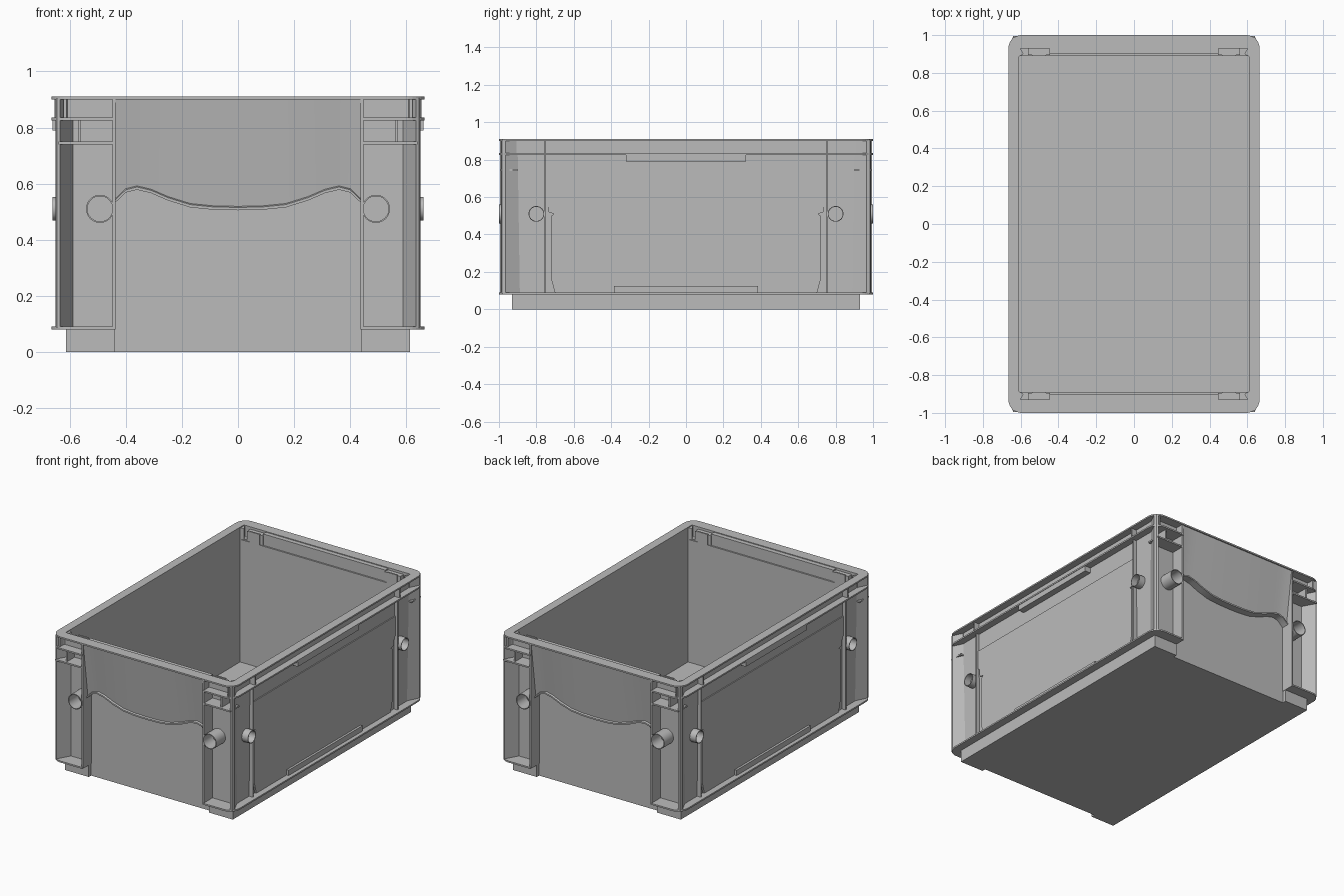
import bpy, bmesh, math
from mathutils import Vector

if "Cube" in bpy.data.objects:
    bpy.data.objects.remove(bpy.data.objects["Cube"])

grey = bpy.data.materials.new("grey_plastic")
grey.diffuse_color = (0.5, 0.5, 0.5, 1)
grey.use_nodes = True
grey.node_tree.nodes["Principled BSDF"].inputs["Base Color"].default_value = grey.diffuse_color


def finish(name, bm, mx=False, my=False, smooth=False):
    bmesh.ops.recalc_face_normals(bm, faces=bm.faces)
    me = bpy.data.meshes.new(name)
    bm.to_mesh(me)
    bm.free()
    me.materials.append(grey)
    ob = bpy.data.objects.new(name, me)
    bpy.context.collection.objects.link(ob)
    if mx or my:
        m = ob.modifiers.new("mirror", 'MIRROR')
        m.use_axis = (mx, my, False)
        m.use_mirror_merge = False
    if smooth:
        bpy.context.view_layer.objects.active = ob
        ob.select_set(True)
        bpy.ops.object.shade_smooth_by_angle(angle=math.radians(35))
        ob.select_set(False)
    return ob


def loft(name, rings, closed=False, **kw):
    """Join equal-length rings; cap the ends, or connect last to first."""
    bm = bmesh.new()
    vs = [[bm.verts.new(p) for p in r] for r in rings]
    n = len(vs[0])
    pairs = list(zip(vs, vs[1:])) + ([(vs[-1], vs[0])] if closed else [])
    for a, b in pairs:
        for i in range(n):
            j = (i + 1) % n
            bm.faces.new((a[i], a[j], b[j], b[i]))
    if not closed:
        bm.faces.new(vs[0])
        bm.faces.new(vs[-1])
    return finish(name, bm, **kw)


def slab(name, plan, z0, z1, **kw):
    return loft(name, [[(x, y, z) for x, y in plan] for z in (z0, z1)], **kw)


def box(name, x0, x1, y0, y1, z0, z1, mx=True, my=True):
    return slab(name, [(x0, y0), (x1, y0), (x1, y1), (x0, y1)], z0, z1, mx=mx, my=my)


def rect(hx, hy, z):
    return [(-hx, -hy, z), (hx, -hy, z), (hx, hy, z), (-hx, hy, z)]


def arc(cx, cy, r, a0, steps=8):
    return [(cx + r * math.cos(math.radians(a0 + 90 * i / steps)),
             cy + r * math.sin(math.radians(a0 + 90 * i / steps))) for i in range(steps + 1)]


def tube(name, centre, axis, r, length):
    rot = Vector((0, 0, 1)).rotation_difference(Vector(axis))
    rings = []
    for rad, d in ((r, 0), (r, length), (r * 0.9, length), (r * 0.9, 0)):
        rings.append([Vector(centre) + rot @ Vector((rad * math.cos(t * math.pi / 16),
                      rad * math.sin(t * math.pi / 16), d)) for t in range(32)])
    return loft(name, rings, closed=True, mx=True, my=True, smooth=True)


HX, HY, R = 0.665, 1.0, 0.07

# Open bin with a stepped upper edge at both ends
loft("bin_shell", [rect(*p) for p in (
    (.613, .905, 0), (.619, .905, .825), (.619, .94, .825), (.619, .94, .905),
    (.608, .93, .905), (.608, .93, .83), (.608, .89, .83), (.608, .89, .02))])

# Top rim: flat ring with rounded outer corners
outer, inner = [], []
for sx, sy, a in ((1, 1, 0), (-1, 1, 90), (-1, -1, 180), (1, -1, 270)):
    outer += arc(sx * (HX - R), sy * (HY - R), R, a)
    inner += [(sx * .608, sy * .93)] * 9
bm_rings = [[(x, y, z) for x, y in p] for p, z in
            ((outer, .9), (outer, .91), (inner, .91), (inner, .9))]
rim = loft("top_rim", bm_rings, closed=True)
bm = bmesh.new()
bm.from_mesh(rim.data)
bmesh.ops.remove_doubles(bm, verts=bm.verts, dist=1e-5)
bm.to_mesh(rim.data)
bm.free()

# Flanges wrapping each long side and its two corners
wrap = ([(.44, -HY)] + arc(HX - R, -HY + R, R, 270) + arc(HX - R, HY - R, R, 0)
        + [(.44, HY), (.44, .9), (.612, .9), (.612, -.9), (.44, -.9)])
slab("bottom_flange", wrap, .08, .09, mx=True)
slab("upper_flange", wrap, .825, .835, mx=True)

# Corner details: shelf, feet, upright ribs and wedge posts
box("corner_shelf", .44, .64, .9, .995, .74, .75)
box("corner_foot", .44, .613, .9, .93, 0, .085)
box("corner_foot_web", .437, .447, .9, .995, .08, .905)
box("shelf_rib", .56, .57, .9, .98, .75, .825)
box("rim_rib", .612, .622, .9, .985, .835, .9)
slab("corner_post", [(.585, .9), (.612, .885), (.65, .965), (.645, .985), (.635, .99)],
     .085, .905, mx=True, my=True)

# End panels: sloping upper skin with a wavy beaded lower edge
half = [(0, .505), (.09, .507), (.17, .515), (.25, .54), (.31, .566),
        (.36, .578), (.40, .568), (.44, .53)]
wave = [(-x, z) for x, z in reversed(half[1:])] + half
loft("end_panel_skin", [[(x, -.9, .905), (x, -.992, .905), (x, -.944, z + .014),
                         (x, -.955, z + .01), (x, -.955, z), (x, -.9, z)]
                        for x, z in wave], my=True, smooth=True)

# Long side details: ribs, thin panel, grip and lower ledge
box("side_rib", .612, .655, .75, .76, .835, .9)
box("side_rib_lower", .612, .64, .75, .76, .085, .83)
edge = [(.70, .085), (.72, .16), (.72, .5), (.705, .51), (.735, .52),
        (.74, .57), (.755, .58), (.755, .705)]
outline = edge + [(-y, z) for y, z in reversed(edge)]
loft("side_panel", [[(x, y, z) for y, z in outline] for x in (.612, .625)], mx=True)
box("side_grip", .612, .662, -.32, .32, .79, .83, my=False)
box("side_lower_ledge", .612, .64, -.385, .385, .085, .125, my=False)

# Hollow pegs on the ends and long sides
tube("end_peg", (.492, .9, .51), (0, 1, 0), .05, .1)
tube("side_peg", (.612, .8, .51), (1, 0, 0), .042, .05)

# Small stacking blocks inside the ends
box("stacking_block", .445, .56, .895, .935, .83, .895)
box("stacking_tab", .465, .54, .89, .9, .83, .9)
